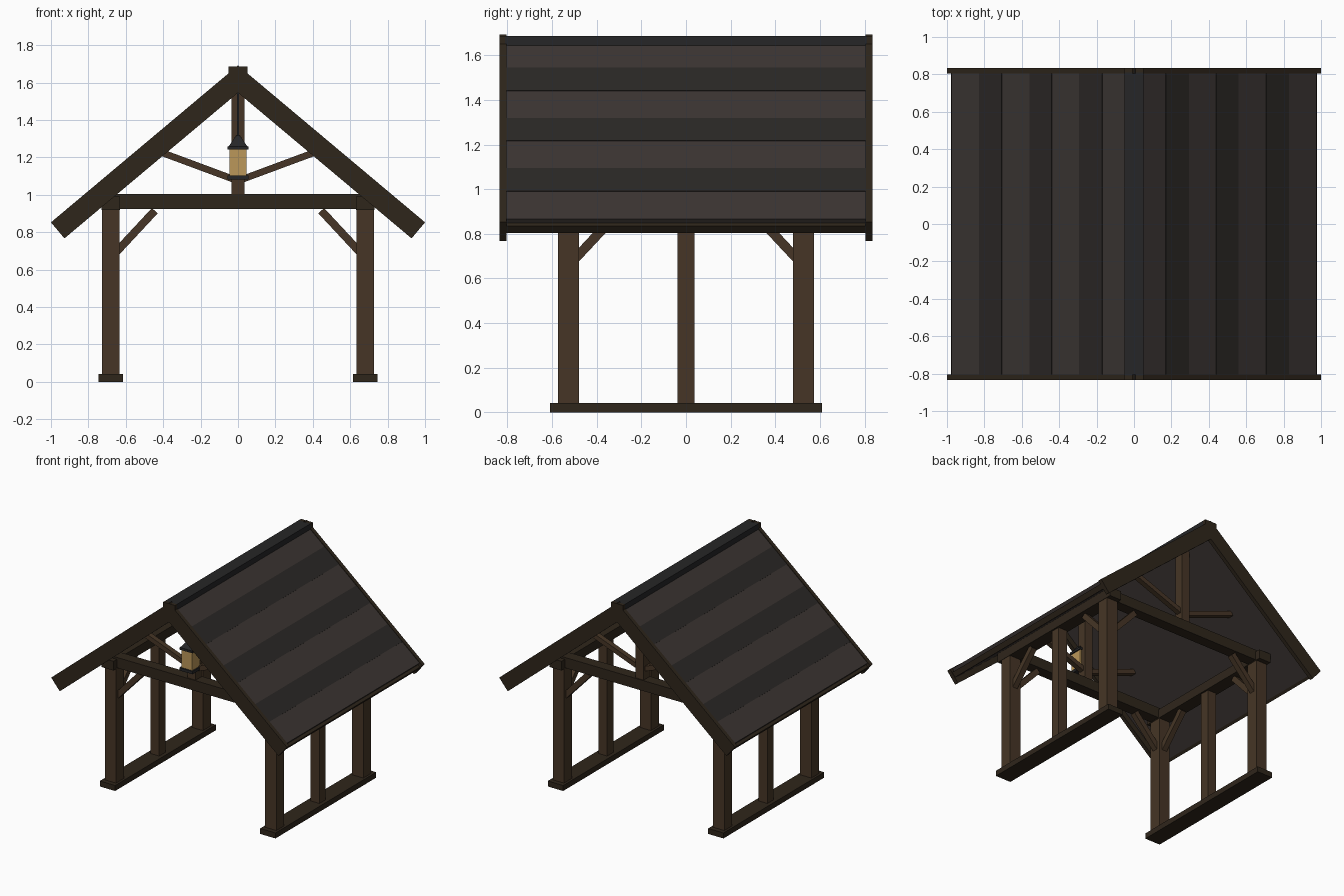
import bpy, math
from mathutils import Vector

if "Cube" in bpy.data.objects:
    bpy.data.objects.remove(bpy.data.objects["Cube"])

def mat(name, c):
    m = bpy.data.materials.new(name)
    m.diffuse_color = (*c, 1)
    m.use_nodes = True
    m.node_tree.nodes["Principled BSDF"].inputs["Base Color"].default_value = m.diffuse_color
    return m

WOOD = mat("post_wood", (.061, .036, .019))
DARK = mat("dark_wood", (.028, .019, .011))
LIGHT_ROOF = mat("light_roof", (.045, .036, .033))
DARK_ROOF = mat("dark_roof", (.024, .021, .019))
METAL = mat("dark_metal", (.019, .019, .020))
GLOW = mat("lantern_glass", (.50, .31, .10))

def mesh(name, verts, faces, m):
    me = bpy.data.meshes.new(name)
    me.from_pydata(verts, [], faces)
    me.materials.append(m)
    ob = bpy.data.objects.new(name, me)
    bpy.context.collection.objects.link(ob)
    return ob

def beam(name, a, b, w, d, m):
    """Rectangular bar from a to b; w is the horizontal width, d the depth."""
    a, b = Vector(a), Vector(b)
    n = (b - a).normalized()
    side = n.cross(Vector((0, 0, 1))).normalized()
    up = side.cross(n)
    c = [(-1, -1), (1, -1), (1, 1), (-1, 1)]
    v = [p + side * (i * w / 2) + up * (j * d / 2) for p in (a, b) for i, j in c]
    f = [(3, 2, 1, 0), (4, 5, 6, 7)] + [(i, (i + 1) % 4, (i + 1) % 4 + 4, i + 4) for i in range(4)]
    return mesh(name, v, f, m)

def prism(name, pts, y0, y1, m, sx=1):
    """Extrude an xz outline along y, mirrored in x when sx = -1."""
    pts = [(sx * x, z) for x, z in pts]
    if sum(p[0] * q[1] - q[0] * p[1] for p, q in zip(pts, pts[1:] + pts[:1])) < 0:
        pts.reverse()
    n = len(pts)
    v = [(x, y, z) for y in (y0, y1) for x, z in pts]
    f = [tuple(range(n)), tuple(range(2 * n - 1, n - 1, -1))]
    f += [(i, i + n, (i + 1) % n + n, (i + 1) % n) for i in range(n)]
    return mesh(name, v, f, m)

def box(name, x0, x1, y0, y1, z0, z1, m):
    return prism(name, [(x0, z0), (x1, z0), (x1, z1), (x0, z1)], y0, y1, m)

T = math.tan(math.radians(40))
C, S = math.cos(math.radians(40)), math.sin(math.radians(40))

def slab(x0, x1, top, t):
    """Outline of a roof layer between x0 and x1, cut square to the slope at x1."""
    z = lambda x: top - T * x
    inner = (x0, z(x0) - t / C) if x0 == 0 else (x0 - t * S, z(x0) - t * C)
    return [(x0, z(x0)), (x1, z(x1)), (x1 - t * S, z(x1) - t * C), inner]

PX, PY = .68, .527
for s in (-1, 1):
    # Side frames: sill, posts and wall plate
    x = s * PX
    box("sill", x - .065, x + .065, -.61, .61, 0, .042, DARK)
    box("wall_plate", x - .05, x + .05, -.61, .61, .92, .99, DARK)
    box("middle_post", x - .0375, x + .0375, -.0375, .0375, .042, .92, WOOD)
    for e in (-1, 1):
        y = e * PY
        box("corner_post", x - .047, x + .047, y - .047, y + .047, .042, .925, WOOD)
        beam("cross_knee_brace", (s * .65, y, .695), (s * .445, y, .915), .042, .042, WOOD)
        beam("side_knee_brace", (x, e * .50, .685), (x, e * .285, .915), .042, .042, WOOD)
        # Truss strut
        beam("truss_strut", (s * .02, y, 1.082), (s * .435, y, 1.236), .04, .036, WOOD)
        # Gable rake board
        prism("rake_board", slab(0, 1.0, 1.692, .112), e * .805, e * .835, DARK, s)
    # Roof slope: boarding under the courses, with darker courses flush on top
    prism("roof_deck", slab(0, .977, 1.686, .065), -.81, .81, LIGHT_ROOF, s)
    for x0, x1 in ((.17, .293), (.44, .56), (.708, .83)):
        prism("dark_course", slab(x0, x1, 1.688, .006), -.808, .808, DARK_ROOF, s)
    # Thin eave trim on the end of the boarding
    prism("eave_trim", slab(.955, .979, 1.656, .04), -.81, .81, DARK, s)

# Ridge cap and its wooden ends
box("ridge_cap", -.05, .05, -.81, .81, 1.636, 1.686, METAL)
for e in (-1, 1):
    box("ridge_end", -.05, .05, e * .822 - .013, e * .822 + .013, 1.636, 1.686, DARK)

# Trusses
for y in (-PY, PY):
    box("tie_beam", -.715, .715, y - .042, y + .042, .925, 1.005, DARK)
    box("king_post", -.034, .034, y - .034, y + .034, 1.0, 1.62, WOOD)

# Hanging lantern on the front truss
LY = -.575
box("lantern_base", -.056, .056, LY - .056, LY + .056, 1.082, 1.104, METAL)
box("lantern_glass", -.046, .046, LY - .046, LY + .046, 1.104, 1.242, GLOW)
box("lantern_rim", -.055, .055, LY - .055, LY + .055, 1.242, 1.258, METAL)
bpy.ops.mesh.primitive_cone_add(vertices=4, radius1=.072, radius2=.012, depth=.06,
                                location=(0, LY, 1.288), rotation=(0, 0, math.pi / 4))
hood = bpy.context.object
hood.name = "lantern_hood"
hood.data.materials.append(METAL)
box("lantern_rod", -.006, .006, LY - .006, LY + .006, 1.31, 1.62, METAL)
